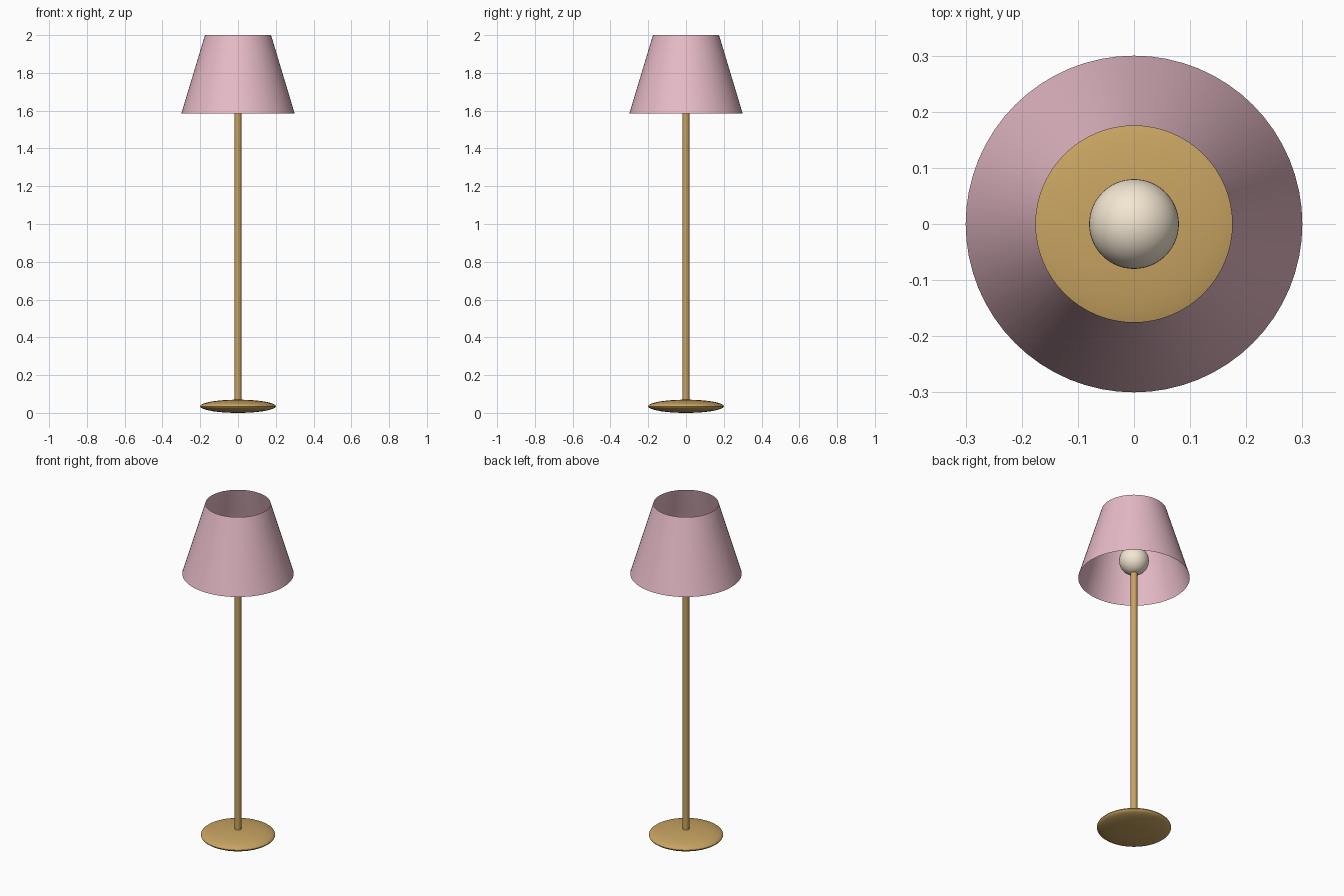
import bpy, bmesh, math

if "Cube" in bpy.data.objects:
    bpy.data.objects.remove(bpy.data.objects["Cube"])


def material(name, rgb):
    m = bpy.data.materials.new(name)
    m.diffuse_color = (*rgb, 1)
    m.use_nodes = True
    m.node_tree.nodes["Principled BSDF"].inputs["Base Color"].default_value = m.diffuse_color
    return m


def lathe(name, profile, mat, segments=64):
    """Spin an (r, z) profile around the z axis."""
    bm = bmesh.new()
    verts = [bm.verts.new((r, 0, z)) for r, z in profile]
    edges = [bm.edges.new(p) for p in zip(verts, verts[1:])]
    bmesh.ops.spin(bm, geom=verts + edges, axis=(0, 0, 1), cent=(0, 0, 0),
                   angle=math.tau, steps=segments)
    bmesh.ops.remove_doubles(bm, verts=bm.verts, dist=1e-5)
    bmesh.ops.recalc_face_normals(bm, faces=bm.faces)
    mesh = bpy.data.meshes.new(name)
    bm.to_mesh(mesh)
    bm.free()
    obj = bpy.data.objects.new(name, mesh)
    bpy.context.collection.objects.link(obj)
    mesh.materials.append(mat)
    mesh.shade_smooth()
    mesh.set_sharp_from_angle(angle=math.radians(40))
    return obj


def arc(radius, half_height, z, steps=24):
    """Half-ellipse profile from bottom pole to top pole."""
    pts = []
    for i in range(steps + 1):
        a = math.pi * (i / steps - 0.5)
        r = 0 if i in (0, steps) else radius * math.cos(a)
        pts.append((r, z + half_height * math.sin(a)))
    return pts


brass = material("brass", (0.58, 0.37, 0.12))
pink = material("pink_fabric", (0.80, 0.50, 0.57))
cream = material("cream_glass", (0.90, 0.80, 0.64))

# flattened round foot
lathe("base", arc(0.2, 0.035, 0.035), brass)

# upright pole, ending inside the bulb
lathe("pole", [(0, 0.05), (0.018, 0.05), (0.018, 1.62), (0, 1.62)], brass, 32)

# round bulb
lathe("bulb", arc(0.08, 0.08, 1.69), cream)

# open tapered shade, a single thin sheet
lathe("shade", [(0.3, 1.585), (0.175, 2.0)], pink)
